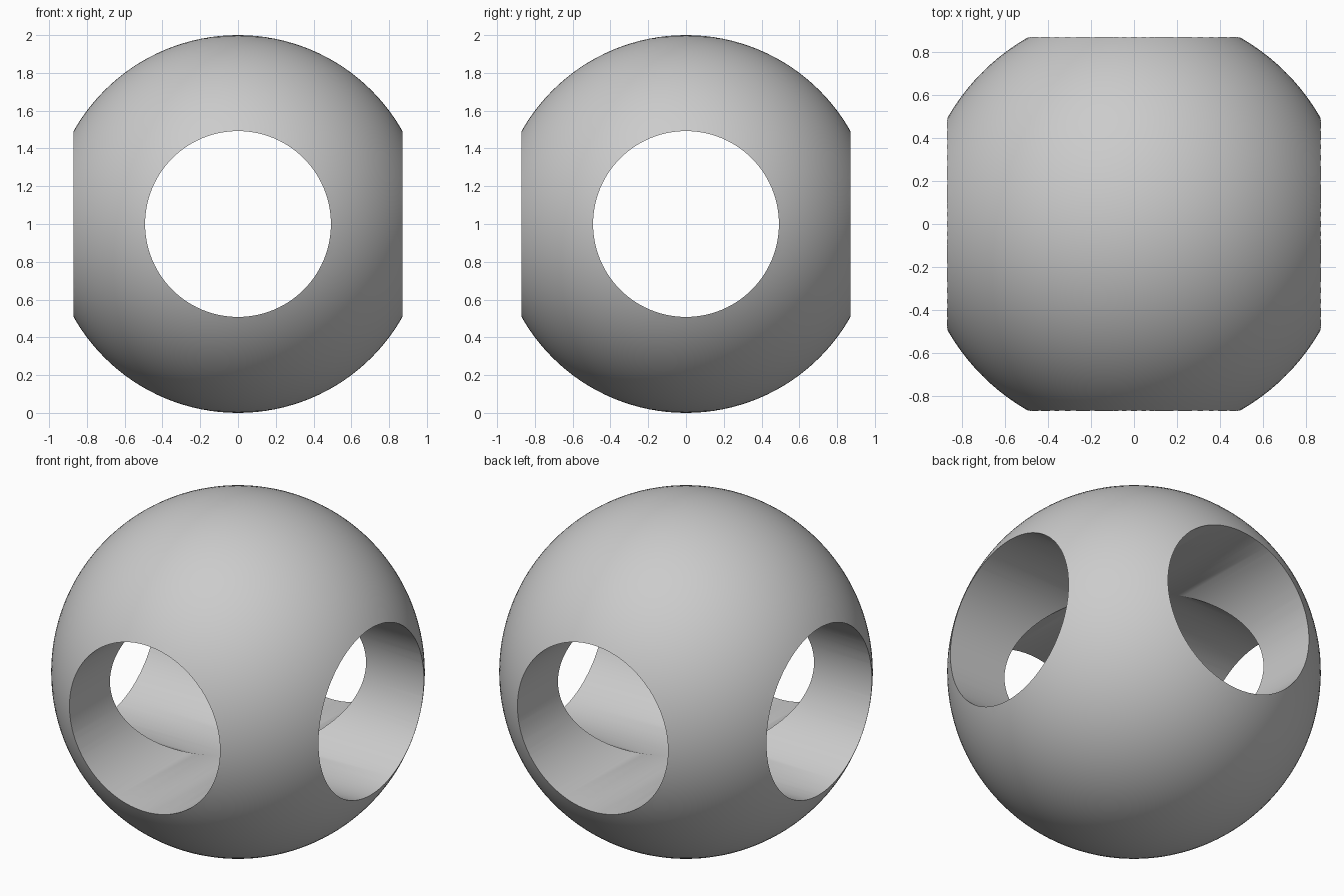
import bpy
from math import radians

if "Cube" in bpy.data.objects:
    bpy.data.objects.remove(bpy.data.objects["Cube"])

HOLE_RADIUS = 0.492

# Solid ball resting on the ground
bpy.ops.mesh.primitive_uv_sphere_add(segments=128, ring_count=64, radius=1, location=(0, 0, 1))
ball = bpy.context.object
ball.name = "drilled_ball"


def drill(name, rotation):
    """Cut a round hole straight through the ball's centre."""
    bpy.ops.mesh.primitive_cylinder_add(vertices=96, radius=HOLE_RADIUS, depth=3,
                                        location=(0, 0, 1), rotation=rotation)
    cutter = bpy.context.object
    cutter.name = name
    cutter.hide_render = True
    bpy.ops.object.select_all(action='DESELECT')
    ball.select_set(True)
    bpy.context.view_layer.objects.active = ball
    mod = ball.modifiers.new(name, 'BOOLEAN')
    mod.operation = 'DIFFERENCE'
    mod.solver = 'EXACT'
    mod.object = cutter
    bpy.ops.object.modifier_apply(modifier=mod.name)
    bpy.data.objects.remove(cutter, do_unlink=True)


# Two crossing holes: front to back and side to side
drill("front_hole_cutter", (radians(90), 0, 0))
drill("side_hole_cutter", (0, radians(90), 0))

# Smooth surfaces with crisp hole rims
bpy.ops.object.shade_smooth_by_angle(angle=radians(25))
